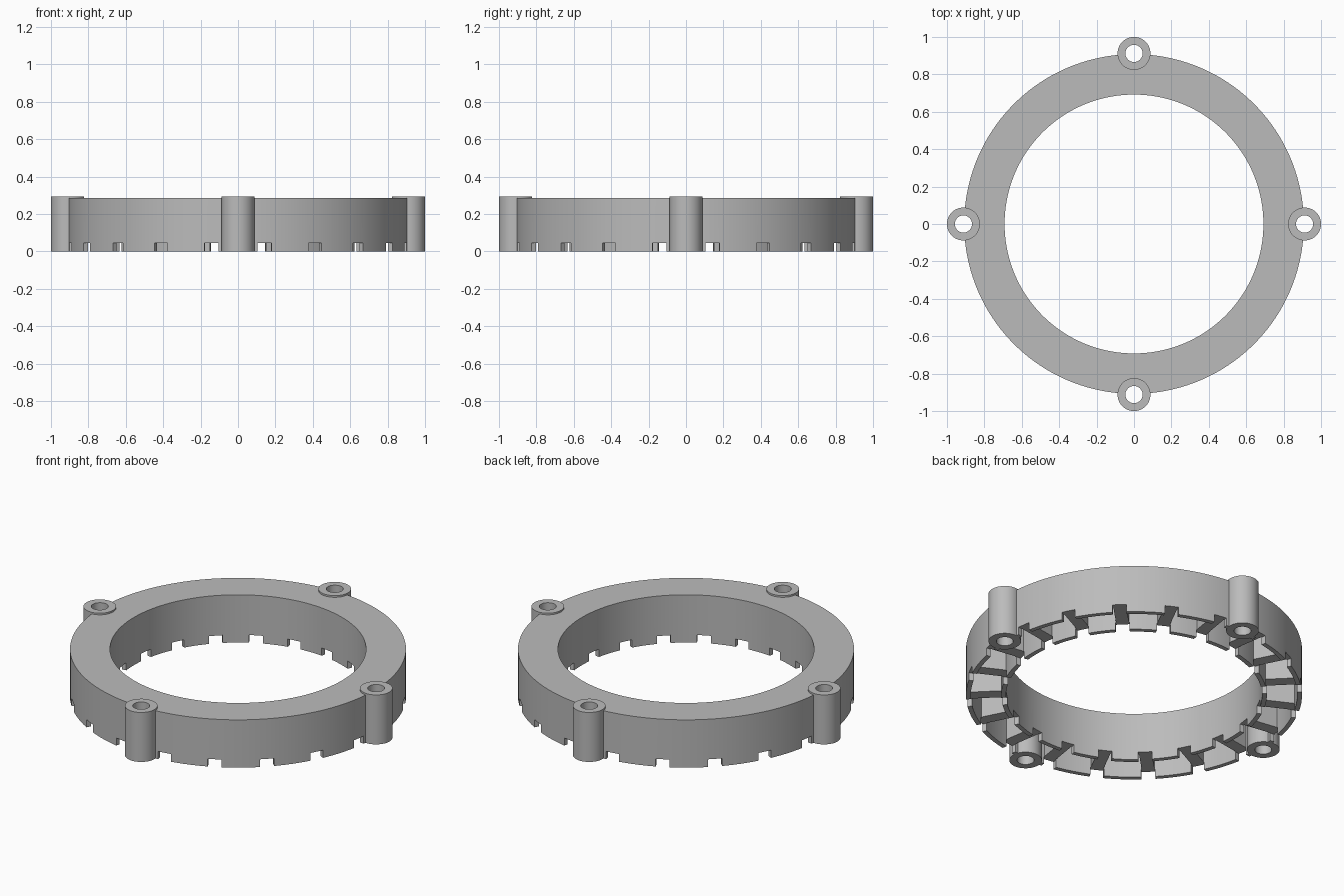
import bpy
import bmesh
from math import pi, cos, sin, radians
from mathutils import Matrix, Vector

cube = bpy.data.objects.get("Cube")
if cube:
    bpy.data.objects.remove(cube, do_unlink=True)

# Dimensions
R_IN, R_OUT, WALL = 0.692, 0.908, 0.026
TOP, ROOF = 0.285, 0.25
POST_R, HOLE_R, POST_AT, POST_TOP = 0.088, 0.046, 0.912, 0.295
SLOTS, SLOT_W, SLOT_H, RIB_W = 20, 0.076, 0.046, 0.07

grey = bpy.data.materials.new("light grey plastic")
grey.use_nodes = True
COLOUR = (0.5, 0.5, 0.5, 1)
grey.diffuse_color = COLOUR
grey.node_tree.nodes["Principled BSDF"].inputs["Base Color"].default_value = COLOUR


def make_object(name, bm, helper=False):
    bmesh.ops.recalc_face_normals(bm, faces=bm.faces[:])
    mesh = bpy.data.meshes.new(name)
    bm.to_mesh(mesh)
    bm.free()
    mesh.materials.append(grey)
    ob = bpy.data.objects.new(name, mesh)
    bpy.context.collection.objects.link(ob)
    ob.hide_render = helper
    return ob


def lathe(name, profile, steps):
    bm = bmesh.new()
    rings = [[bm.verts.new((r * cos(2 * pi * i / steps), r * sin(2 * pi * i / steps), z))
              for r, z in profile] for i in range(steps)]
    n = len(profile)
    for i in range(steps):
        a, b = rings[i], rings[(i + 1) % steps]
        for j in range(n):
            k = (j + 1) % n
            bm.faces.new((a[j], b[j], b[k], a[k]))
    return make_object(name, bm)


def radial_boxes(name, r0, r1, width, z0, z1):
    bm = bmesh.new()
    for i in range(SLOTS):
        turn = Matrix.Rotation(2 * pi * (i + 0.5) / SLOTS, 4, 'Z')
        place = Matrix.Translation(((r0 + r1) / 2, 0, (z0 + z1) / 2))
        size = Matrix.Diagonal((r1 - r0, width, z1 - z0, 1))
        bmesh.ops.create_cube(bm, size=1, matrix=turn @ place @ size)
    return make_object(name, bm, True)


def post_cylinders(name, radius, z0, z1):
    bm = bmesh.new()
    for i in range(4):
        spot = Matrix.Rotation(i * pi / 2, 4, 'Z') @ Vector((POST_AT, 0, (z0 + z1) / 2))
        bmesh.ops.create_cone(bm, cap_ends=True, segments=48, radius1=radius, radius2=radius,
                              depth=z1 - z0, matrix=Matrix.Translation(spot))
    return make_object(name, bm, True)


# Ring with an open channel underneath
ring = lathe("ring_housing", [(R_IN, 0), (R_IN, TOP), (R_OUT, TOP), (R_OUT, 0),
                              (R_OUT - WALL, 0), (R_OUT - WALL, ROOF),
                              (R_IN + WALL, ROOF), (R_IN + WALL, 0)], 180)

# Ribs divide the channel into pockets, slots link them, posts carry screw holes
steps = [
    ("UNION", radial_boxes("pocket_ribs", R_IN + WALL / 2, R_OUT - WALL / 2, RIB_W, 0.02, ROOF + 0.015)),
    ("DIFFERENCE", radial_boxes("wire_slots", R_IN - 0.1, R_OUT + 0.1, SLOT_W, -0.1, SLOT_H)),
    ("UNION", post_cylinders("screw_posts", POST_R, 0, POST_TOP)),
    ("DIFFERENCE", post_cylinders("screw_holes", HOLE_R, -0.1, POST_TOP + 0.1)),
]
bpy.context.view_layer.objects.active = ring
for operation, helper in steps:
    mod = ring.modifiers.new(helper.name, 'BOOLEAN')
    mod.operation = operation
    mod.solver = 'EXACT'
    mod.object = helper
    bpy.ops.object.modifier_apply(modifier=mod.name)
    bpy.data.objects.remove(helper, do_unlink=True)

bpy.ops.object.select_all(action='DESELECT')
ring.select_set(True)
bpy.ops.object.shade_smooth_by_angle(angle=radians(30))
